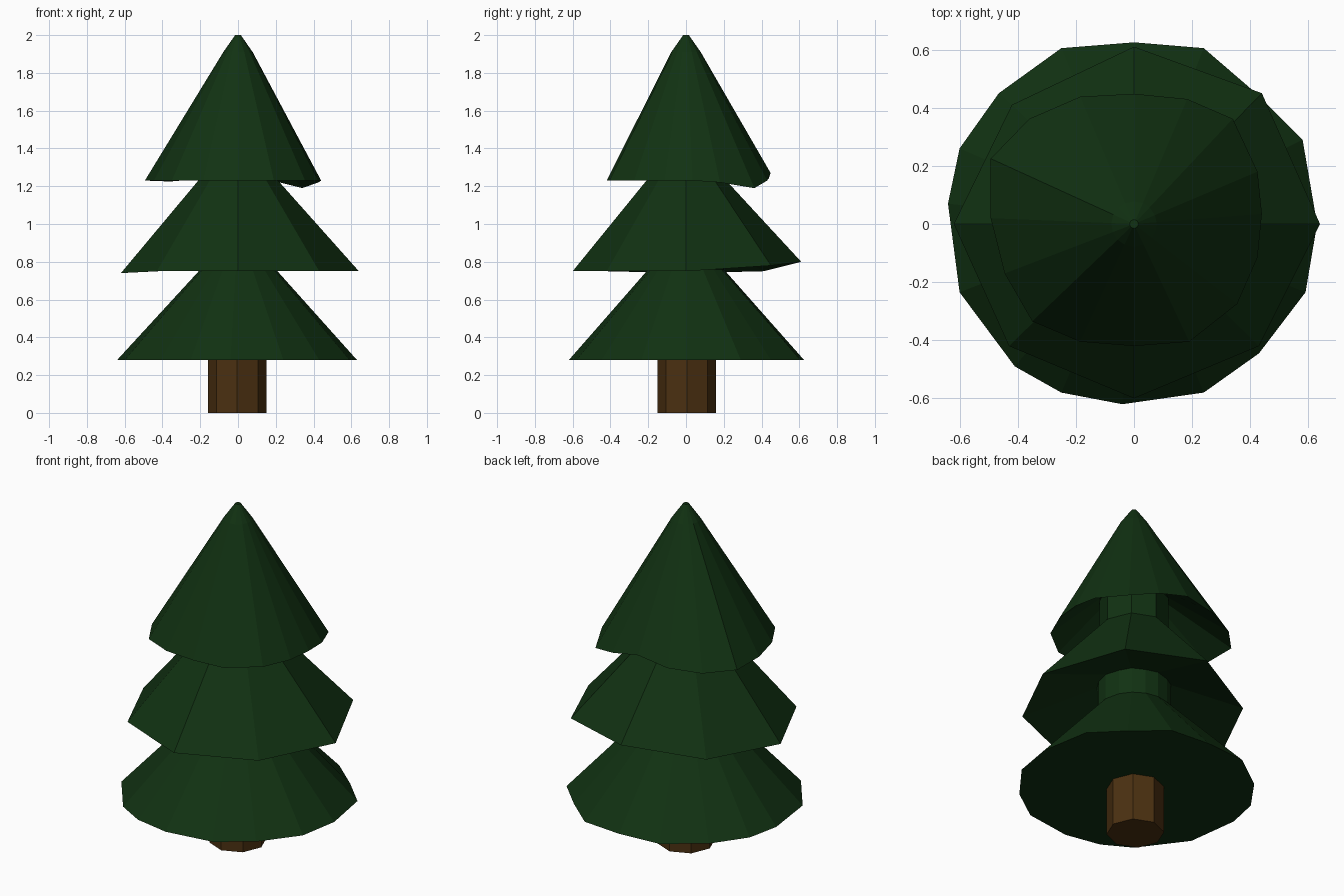
import bpy, bmesh, math

if "Cube" in bpy.data.objects:
    bpy.data.objects.remove(bpy.data.objects["Cube"])


def material(name, rgb):
    m = bpy.data.materials.new(name)
    m.diffuse_color = (*rgb, 1.0)
    m.use_nodes = True
    m.node_tree.nodes["Principled BSDF"].inputs["Base Color"].default_value = m.diffuse_color
    return m


GREEN = material("needle green", (0.0055, 0.031, 0.006))
BROWN = material("bark brown", (0.07, 0.03, 0.0055))


def loft(name, rings, mat):
    """Skin a stack of point rings into a closed, flat-shaded object."""
    bm = bmesh.new()
    loops = [[bm.verts.new(p) for p in ring] for ring in rings]
    n = len(loops[0])
    for a, b in zip(loops, loops[1:]):
        for i in range(n):
            j = (i + 1) % n
            bm.faces.new((a[i], a[j], b[j], b[i]))
    bm.faces.new(loops[0][::-1])
    bm.faces.new(loops[-1])
    bmesh.ops.recalc_face_normals(bm, faces=bm.faces[:])
    me = bpy.data.meshes.new(name)
    bm.to_mesh(me)
    bm.free()
    me.materials.append(mat)
    ob = bpy.data.objects.new(name, me)
    bpy.context.collection.objects.link(ob)
    return ob


def tier(name, rim, under, upper):
    """Branch skirt: hollow underside ring, uneven rim, then rings going up."""
    angles = [math.atan2(p[1], p[0]) for p in rim]

    def ring(r, z):
        return [(r * math.cos(a), r * math.sin(a), z) for a in angles]

    return loft(name, [ring(*under), rim] + [ring(*u) for u in upper], GREEN)


# trunk
trunk_ring = [(-0.005 + 0.155 * math.cos(k * math.pi / 4),
               0.005 + 0.155 * math.sin(k * math.pi / 4)) for k in range(8)]
loft("trunk", [[(x, y, z) for x, y in trunk_ring] for z in (0.0, 0.32)], BROWN)

# lower branches: flat underside, sixteen sides
low = [(0.63, 0), (0.58, 0.29), (0.42, 0.45), (0.24, 0.605), (0, 0.625),
       (-0.25, 0.605), (-0.465, 0.45), (-0.6, 0.26), (-0.64, 0.07),
       (-0.6, -0.235), (-0.41, -0.49), (-0.25, -0.58), (-0.04, -0.62),
       (0.24, -0.58), (0.43, -0.445), (0.59, -0.235)]
tier("lower_branches", [(x, y, 0.28) for x, y in low], (0.2, 0.28),
     [(0.2, 0.76), (0.2, 0.92)])

# middle branches: shallow hollow underside, eight sides
mid = [(0.64, 0, 0.75), (0.44, 0.45, 0.78), (0, 0.61, 0.8), (-0.42, 0.41, 0.75),
       (-0.62, 0, 0.74), (-0.43, -0.42, 0.75), (0, -0.6, 0.75), (0.43, -0.42, 0.75)]
tier("middle_branches", mid, (0.2, 0.91), [(0.185, 1.26), (0.185, 1.46)])

# top branches: deep hollow underside, one drooping corner
top = [(0.44, 0.035, 1.23), (0.425, 0.18, 1.22), (0.34, 0.362, 1.19),
       (0.183, 0.43, 1.23), (0, 0.448, 1.27), (-0.185, 0.438, 1.24),
       (-0.36, 0.362, 1.225), (-0.493, 0.225, 1.23), (-0.493, 0.02, 1.23),
       (-0.445, -0.17, 1.23), (-0.35, -0.335, 1.23), (-0.185, -0.405, 1.23),
       (0, -0.42, 1.23), (0.19, -0.405, 1.23), (0.355, -0.275, 1.23),
       (0.425, -0.115, 1.23)]
tier("top_branches", top, (0.185, 1.45), [(0.078, 1.91), (0.015, 2.0)])
